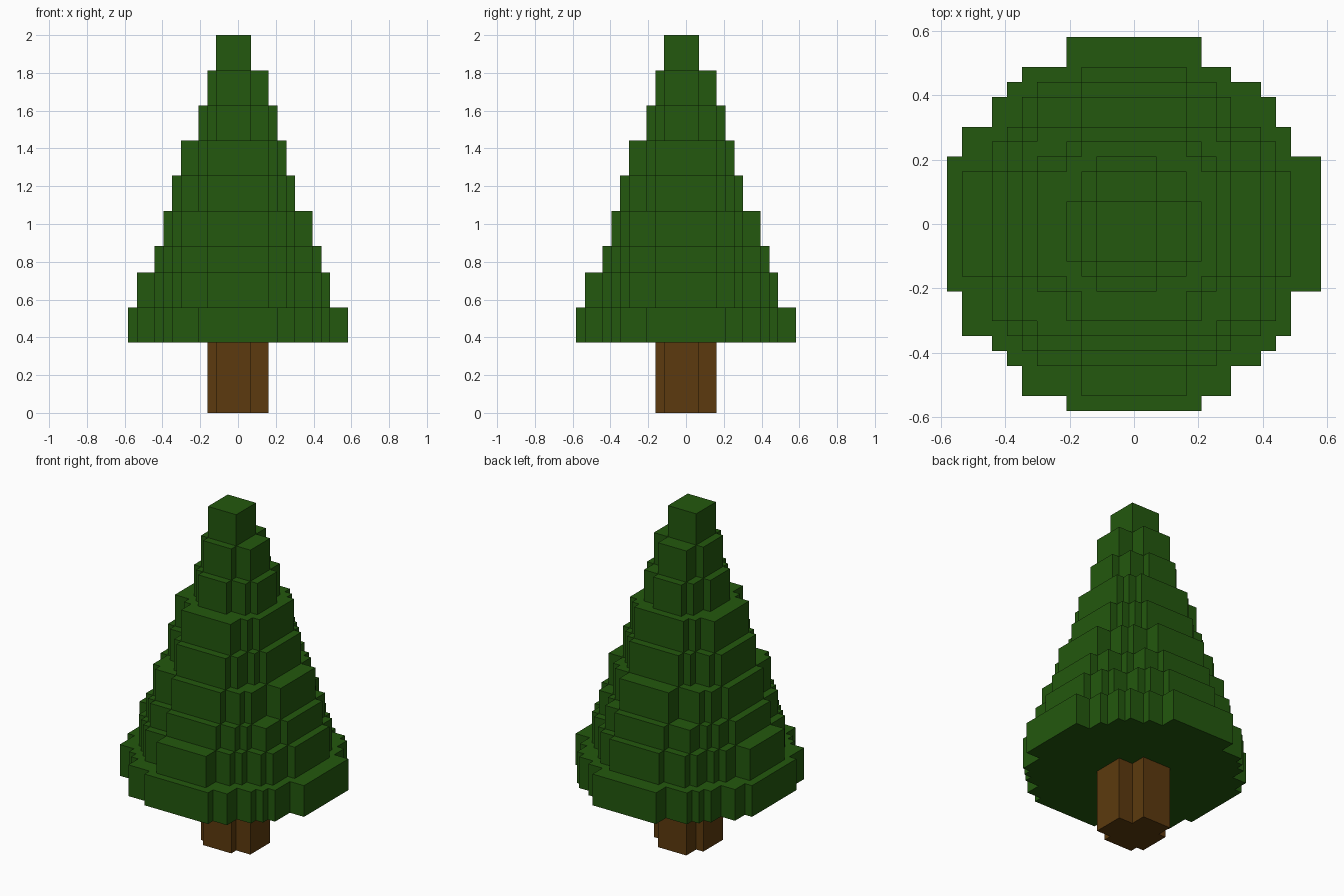
import bpy, bmesh, math

cube = bpy.data.objects.get("Cube")
if cube:
    bpy.data.objects.remove(cube, do_unlink=True)

UNIT = 2 / 43                                    # one block
SIZES = {2: 4, 3: 7, 4: 9, 5: 12, 6: 14, 7: 17, 8: 19, 9: 22, 10: 25}


def material(name, color):
    m = bpy.data.materials.new(name)
    m.diffuse_color = color
    m.use_nodes = True
    bsdf = next(n for n in m.node_tree.nodes if n.type == 'BSDF_PRINCIPLED')
    bsdf.inputs["Base Color"].default_value = color
    bsdf.inputs["Roughness"].default_value = 0.9
    return m


def low(n):
    return -(SIZES[n] // 2) - 0.5


def high(n):
    return low(n) + SIZES[n]


def outline(d):
    """Blocky disc of diameter d: the stepped corner repeated in four quadrants."""
    steps = []
    for a in range(d, 1, -1):
        b = min(d, int(math.sqrt((d + 0.84) ** 2 - a * a)))
        if not steps or b > steps[-1][1]:
            steps.append((a, b))
    corner = []
    for i, (a, b) in enumerate(steps):
        corner.append((a, b))
        if i + 1 < len(steps):
            corner.append((steps[i + 1][0], b))
    back = corner[::-1]
    pts = [(high(a), high(b)) for a, b in corner]
    pts += [(low(a), high(b)) for a, b in back]
    pts += [(low(a), low(b)) for a, b in corner]
    pts += [(high(a), low(b)) for a, b in back]
    return pts


def stepped_disc(name, d, z, height, mat):
    bm = bmesh.new()
    face = bm.faces.new([bm.verts.new((x * UNIT, y * UNIT, z * UNIT))
                         for x, y in outline(d)])
    top = bmesh.ops.extrude_face_region(bm, geom=[face], use_keep_orig=True)
    bmesh.ops.translate(bm, vec=(0, 0, height * UNIT),
                        verts=[v for v in top["geom"] if isinstance(v, bmesh.types.BMVert)])
    bmesh.ops.recalc_face_normals(bm, faces=bm.faces)
    me = bpy.data.meshes.new(name)
    bm.to_mesh(me)
    bm.free()
    me.materials.append(mat)
    bpy.context.collection.objects.link(bpy.data.objects.new(name, me))


leaf_green = material("leaf_green", (0.0168, 0.0976, 0.0044, 1))
bark_brown = material("bark_brown", (0.107, 0.0423, 0.0044, 1))

# Trunk
stepped_disc("trunk", 3, 0, 8, bark_brown)

# Foliage tiers, from the widest to the tip
z = 8
for d in range(10, 1, -1):
    height = 3 if d == 8 else 4
    stepped_disc(f"foliage_tier_{11 - d}", d, z, height, leaf_green)
    z += height
